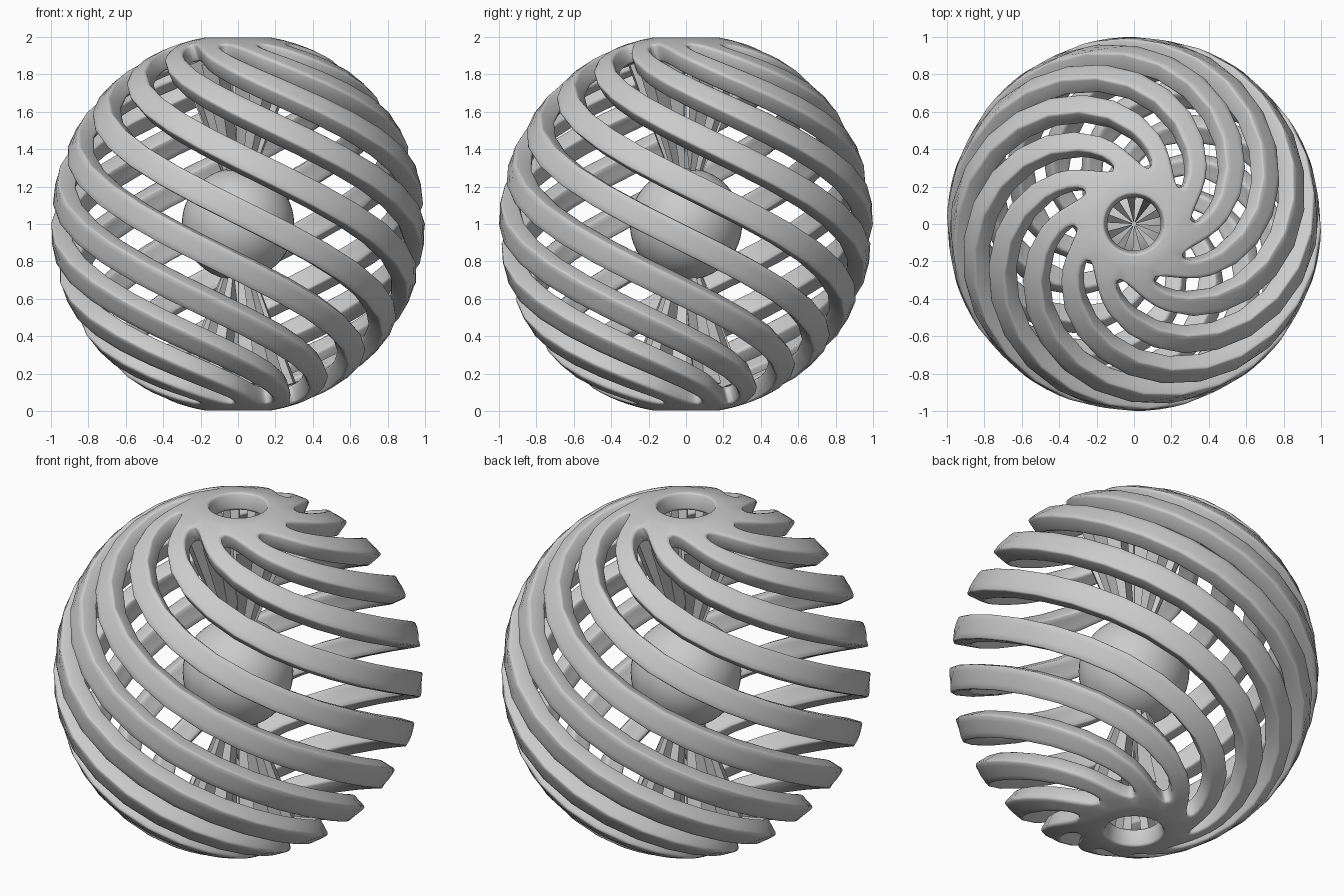
import bpy, bmesh
from math import sin, cos, radians, sqrt

if "Cube" in bpy.data.objects:
    bpy.data.objects.remove(bpy.data.objects["Cube"])

N = 10               # number of spiral bands
PITCH = 360 / N
TWIST = 2.05         # degrees of turn per degree of latitude
PHASE = 26
TIP = 72             # latitude where the slots end
RIM = 80.8           # latitude of the polar hole
ZS = 1 / sin(radians(RIM))
US = [-1, -0.5, 0, 0.5, 1]


def finish(name, bm, angle=35):
    me = bpy.data.meshes.new(name)
    bm.to_mesh(me)
    bm.free()
    ob = bpy.data.objects.new(name, me)
    bpy.context.collection.objects.link(ob)
    bpy.ops.object.select_all(action='DESELECT')
    ob.select_set(True)
    bpy.context.view_layer.objects.active = ob
    bpy.ops.object.shade_smooth_by_angle(angle=radians(angle))
    return ob


def half_width(lat):
    """Half the angular width of a band; slots close with a round tip."""
    d = min(max((TIP - abs(lat)) / 6, 0), 1)
    return PITCH / 2 - 9 * sqrt(1 - (1 - d) ** 2)


# spiral cage: twisted bands that merge into a ring at each pole
upper = [0, 6, 12, 18, 24, 30, 36, 42, 48, 54, 60, 63, 66, 68.5, 70.3, 71.5, TIP, 76, RIM]
lats = [-a for a in reversed(upper[1:])] + upper
bm = bmesh.new()
for i in range(N):
    rows = []
    for lat in lats:
        a, h = radians(lat), half_width(lat)
        row = []
        for u in US:
            p = radians(PHASE + i * PITCH - TWIST * lat + u * h)
            row.append(bm.verts.new((cos(a) * cos(p), cos(a) * sin(p), 1 + sin(a) * ZS)))
        rows.append(row)
    for lo, hi in zip(rows, rows[1:]):
        for j in range(len(US) - 1):
            bm.faces.new((lo[j], lo[j + 1], hi[j + 1], hi[j]))
bmesh.ops.remove_doubles(bm, verts=bm.verts, dist=1e-4)
cage = finish("spiral_cage", bm)
sol = cage.modifiers.new("thickness", 'SOLIDIFY')
sol.thickness = 0.1
sol.offset = -1
bev = cage.modifiers.new("soft_edges", 'BEVEL')
bev.width = 0.018
bev.segments = 2
bev.limit_method = 'ANGLE'
bev.angle_limit = radians(45)

# inner struts: tapered wedges from each polar ring to the ball
section = [(0.31, 0.85), (0.155, 0.90), (0.012, 0.42), (0.08, 0.25)]
for name, s, turn in (("upper_struts", 1, 24), ("lower_struts", -1, 28)):
    bm = bmesh.new()
    for i in range(N):
        sides = []
        for da in (-9, 9):
            p = radians(turn + i * PITCH + da)
            sides.append([bm.verts.new((r * cos(p), r * sin(p), 1 + s * z)) for r, z in section])
        a, b = sides
        bm.faces.new(a)
        bm.faces.new(b[::-1])
        for k in range(4):
            m = (k + 1) % 4
            bm.faces.new((a[m], a[k], b[k], b[m]))
    bmesh.ops.recalc_face_normals(bm, faces=bm.faces)
    finish(name, bm, 30)

# ball in the middle
bm = bmesh.new()
bmesh.ops.create_uvsphere(bm, u_segments=48, v_segments=24, radius=0.3)
bmesh.ops.translate(bm, verts=bm.verts, vec=(0, 0, 1))
finish("centre_ball", bm)
